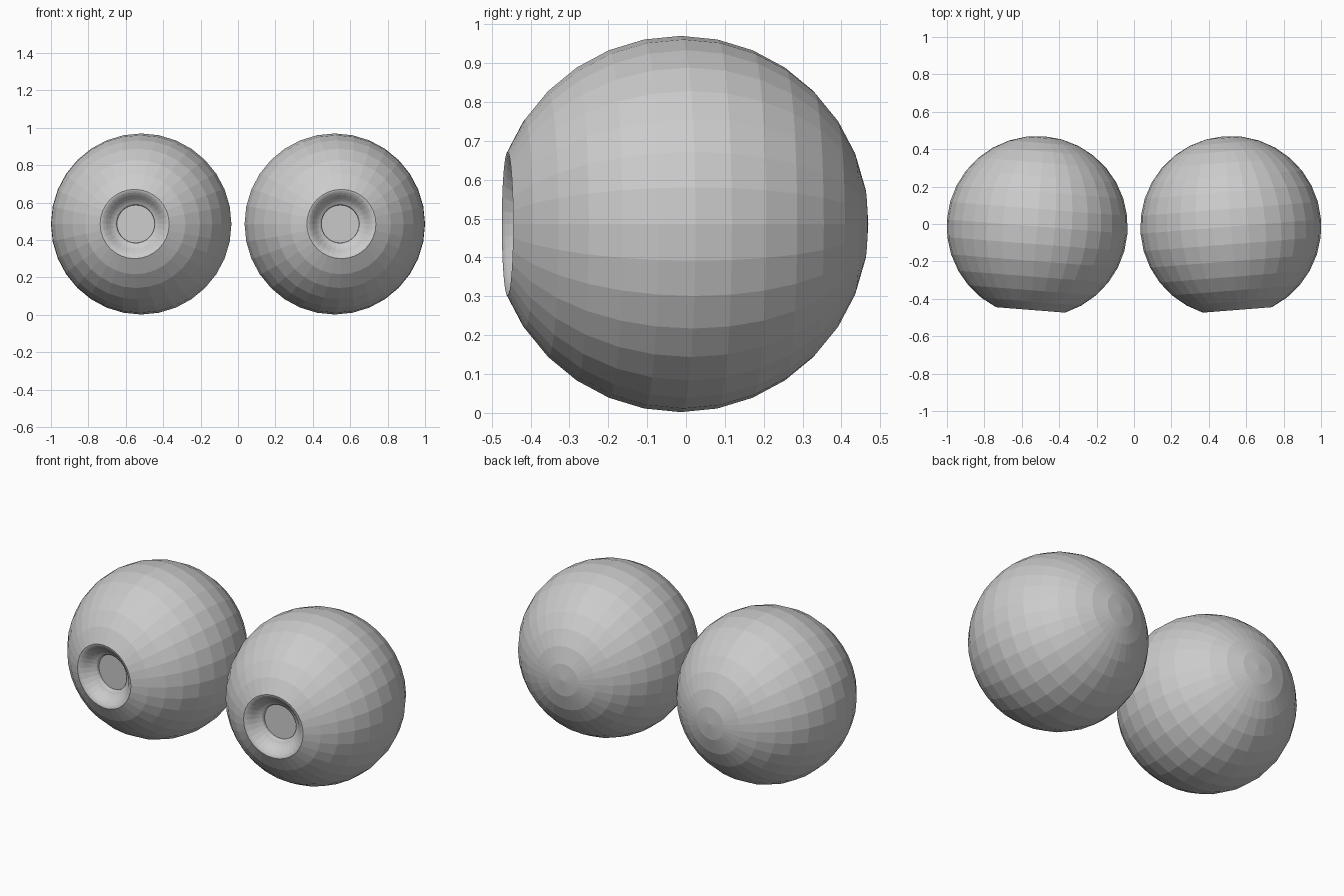
import bpy, bmesh, math
from mathutils import Matrix

if "Cube" in bpy.data.objects:
    bpy.data.objects.remove(bpy.data.objects["Cube"])

R = 0.484            # ball radius
SEG = 32             # sides around the axis
STEP = math.pi / 16  # latitude step
TURN = math.radians(4.5)

grey = bpy.data.materials.new("light grey")
grey.diffuse_color = (0.6, 0.6, 0.6, 1)
grey.use_nodes = True
grey.node_tree.nodes["Principled BSDF"].inputs["Base Color"].default_value = grey.diffuse_color


def lathe(name, profile, side):
    """Turn (radius, distance along axis) points around the forward axis."""
    bm = bmesh.new()
    rings = []
    for r, a in profile:
        if r < 1e-5:
            rings.append([bm.verts.new((0, -a, 0))])
        else:
            rings.append([bm.verts.new((r * math.cos(2 * math.pi * i / SEG), -a,
                                        r * math.sin(2 * math.pi * i / SEG)))
                          for i in range(SEG)])
    for p, q in zip(rings, rings[1:]):
        for i in range(SEG):
            j = (i + 1) % SEG
            if len(p) == 1:
                bm.faces.new((p[0], q[i], q[j]))
            else:
                bm.faces.new((p[i], q[i], q[j], p[j]))
    if len(rings[-1]) > 1:
        bm.faces.new(rings[-1])
    bmesh.ops.recalc_face_normals(bm, faces=bm.faces)
    # gaze turned slightly outward
    bm.transform(Matrix.Translation((side * 0.5175, -0.0135, 0.486))
                 @ Matrix.Rotation(side * TURN, 4, 'Z'))
    me = bpy.data.meshes.new(name)
    bm.to_mesh(me)
    bm.free()
    me.materials.append(grey)
    ob = bpy.data.objects.new(name, me)
    bpy.context.collection.objects.link(ob)


# ball from the back pole to the iris rim
profile = [(R * math.sin(k * STEP), -R * math.cos(k * STEP)) for k in range(15)]
# rounded rim and hollow iris
profile += [(0.177, 0.445), (0.168, 0.440), (0.156, 0.430), (0.144, 0.417),
            (0.132, 0.404), (0.120, 0.394), (0.108, 0.387), (0.104, 0.384)]
# step down to the flat pupil
profile += [(0.102, 0.380), (0.101, 0.368)]

for side, label in ((-1, "left"), (1, "right")):
    lathe("eyeball_" + label, profile, side)
